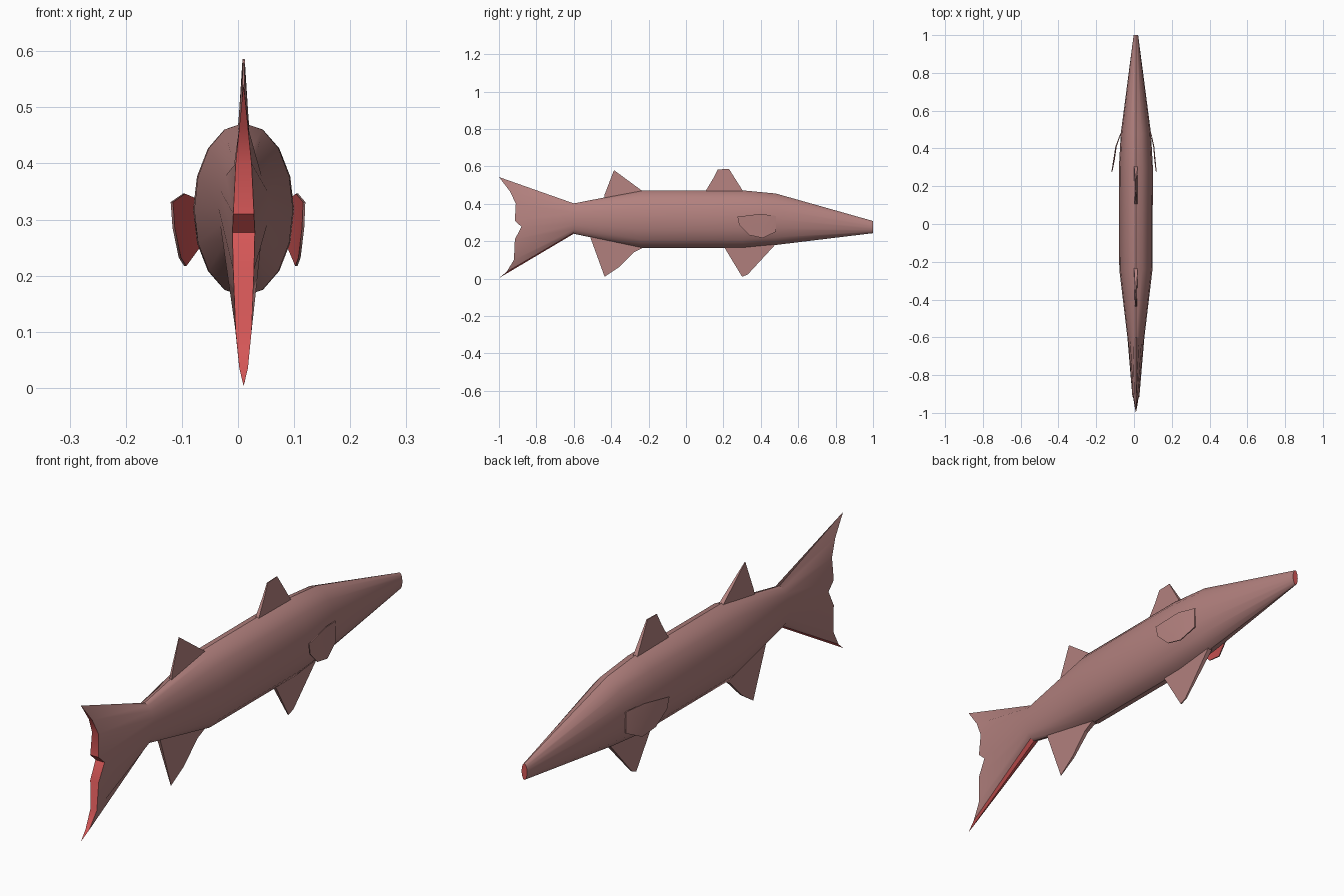
import bpy, math

if "Cube" in bpy.data.objects:
    bpy.data.objects.remove(bpy.data.objects["Cube"])

CX = 0.01  # body centre line
SIDES = 16


def material(name, rgb):
    m = bpy.data.materials.new(name)
    m.diffuse_color = (*rgb, 1)
    m.use_nodes = True
    m.node_tree.nodes["Principled BSDF"].inputs["Base Color"].default_value = m.diffuse_color
    return m


PINK = material("dusty pink", (0.45, 0.22, 0.21))
RED = material("inner red", (0.66, 0.095, 0.095))


def make(name, verts, faces, red=(), smooth=True):
    me = bpy.data.meshes.new(name)
    me.from_pydata(verts, [], faces)
    me.materials.append(PINK)
    me.materials.append(RED)
    for i in red:
        me.polygons[i].material_index = 1
    me.update()
    ob = bpy.data.objects.new(name, me)
    bpy.context.collection.objects.link(ob)
    if smooth:
        bpy.ops.object.select_all(action='DESELECT')
        ob.select_set(True)
        bpy.context.view_layer.objects.active = ob
        bpy.ops.object.shade_smooth_by_angle(angle=math.radians(35))
    return ob


# Body: elliptical rings (y, bottom, top, half width) from mouth to tail root
rings = [(1.0, 0.243, 0.308, 0.012), (0.48, 0.18, 0.455, 0.08),
         (0.30, 0.163, 0.472, 0.09), (-0.24, 0.163, 0.472, 0.088),
         (-0.60, 0.24, 0.402, 0.045)]
verts, faces, red = [], [], []
for y, lo, hi, w in rings:
    for i in range(SIDES):
        a = 2 * math.pi * i / SIDES
        verts.append((CX + w * math.sin(a), y,
                      (lo + hi) / 2 + (hi - lo) / 2 * math.cos(a)))

# Tail: the last ring flattens into a forked trailing edge
edge = [(-1, 0.543), (-0.94, 0.465), (-0.91, 0.40), (-0.915, 0.31),
        (-0.88, 0.277), (-0.915, 0.21), (-0.92, 0.10), (-0.96, 0.035), (-1, 0.003)]
for i in range(SIDES):
    y, z = edge[min(i, SIDES - i)]
    verts.append((CX + 0.02 * math.sin(2 * math.pi * i / SIDES), y, z))

for r in range(len(rings)):
    for i in range(SIDES):
        j = (i + 1) % SIDES
        # red lower rim of the tail
        if r == len(rings) - 1 and i in (7, 8):
            red.append(len(faces))
        faces.append((r * SIDES + i, r * SIDES + j,
                      (r + 1) * SIDES + j, (r + 1) * SIDES + i))

# Red mouth disc and red trailing edge
red.append(len(faces))
faces.append(tuple(reversed(range(SIDES))))
t = len(rings) * SIDES
for k in range(8):
    red.append(len(faces))
    left = [t + (SIDES - k) % SIDES, t + SIDES - k - 1]
    right = [t + k + 1, t + k]
    f = left + right
    faces.append(tuple(dict.fromkeys(reversed(f))))
# outward winding throughout
faces = [tuple(reversed(f)) for f in faces]
make("body_and_tail", verts, faces, red)


def blade(name, outline):
    """Thin fin from (y, z, half thickness) points, thick at the root."""
    n = len(outline)
    v = [(CX + s * w, y, z) for s in (1, -1) for y, z, w in outline]
    area = sum(outline[i - 1][0] * outline[i][1] - outline[i][0] * outline[i - 1][1]
               for i in range(n))
    f = [tuple(range(n)), tuple(reversed(range(n, 2 * n)))]
    f += [(i, n + i, n + (i + 1) % n, (i + 1) % n) for i in range(n)]
    if area < 0:
        f = [tuple(reversed(p)) for p in f]
    make(name, v, f, smooth=False)


blade("front_dorsal_fin", [(0.31, 0.46, 0.01), (0.23, 0.586, 0.002), (0.17, 0.584, 0.002),
                           (0.145, 0.535, 0.004), (0.10, 0.46, 0.008)])
blade("rear_dorsal_fin", [(-0.23, 0.466, 0.01), (-0.385, 0.58, 0.001),
                          (-0.435, 0.45, 0.004), (-0.44, 0.41, 0.006)])
blade("front_belly_fin", [(0.485, 0.19, 0.01), (0.33, 0.022, 0.003),
                          (0.30, 0.01, 0.002), (0.20, 0.175, 0.008)])
blade("rear_belly_fin", [(-0.22, 0.17, 0.01), (-0.28, 0.14, 0.008), (-0.36, 0.06, 0.005),
                         (-0.435, 0.01, 0.001), (-0.515, 0.23, 0.007)])

# Side fins: curved sheets, pink outside and red inside
outline = [(0.48, 0.335, 0), (0.40, 0.346, 0.55), (0.275, 0.331, 1), (0.285, 0.285, 0.93),
           (0.34, 0.232, 0.7), (0.41, 0.217, 0.5), (0.48, 0.25, 0)]
hub = (0.41, 0.28, 0.55)
for side, name, tip in ((1, "right_side_fin", 0.11), (-1, "left_side_fin", 0.13)):
    v = []
    for gap in (0, 0.004):
        v += [(CX + side * (0.082 + (tip - 0.082) * s - gap), y, z)
              for y, z, s in outline + [hub]]
    n = len(outline)
    f, inner = [], []
    for i in range(n):
        j = (i + 1) % n
        f.append((j, i, n))
        inner.append(len(f))
        f.append((n + 1 + i, n + 1 + j, 2 * n + 1))
        f.append((i, j, n + 1 + j, n + 1 + i))
    if side == 1:
        f = [tuple(reversed(p)) for p in f]
    f = [tuple(reversed(p)) for p in f]
    make(name, v, f, inner)

# Consistent outward normals on every part
import bmesh
for ob in bpy.context.collection.objects:
    bm = bmesh.new()
    bm.from_mesh(ob.data)
    bmesh.ops.recalc_face_normals(bm, faces=bm.faces)
    bm.to_mesh(ob.data)
    bm.free()
